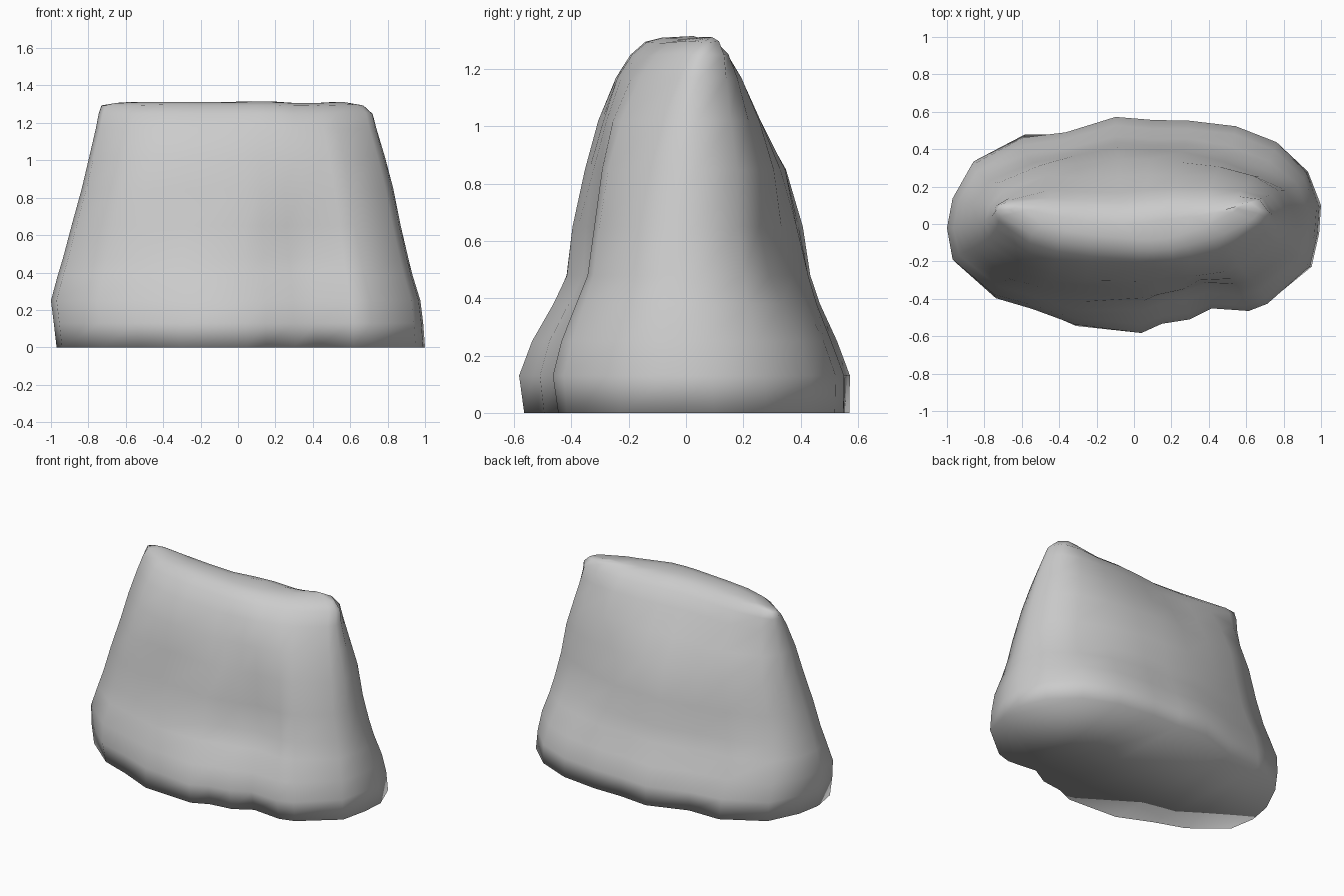
import bpy, bmesh, math
from mathutils import noise, Vector

cube = bpy.data.objects.get("Cube")
if cube:
    bpy.data.objects.remove(cube, do_unlink=True)

# Plan outline of the foot of the boulder, counter-clockwise
OUTLINE = [(1, .1), (.93, .28), (.77, .43), (.55, .52), (.3, .55), (.1, .55),
           (-.1, .57), (-.37, .48), (-.6, .48), (-.87, .33), (-.97, .13),
           (-1, -.03), (-.97, -.2), (-.75, -.38), (-.55, -.45), (-.32, -.55),
           (.04, -.57), (.15, -.52), (.3, -.5), (.42, -.43), (.62, -.45),
           (.72, -.42), (.95, -.23), (.99, -.05)]
# Cross-section limits: height, x min, x max, y front, y back
LEVELS = [(0, -.97, 1, -.565, .57), (.13, -.985, .99, -.57, .565),
          (.25, -1, .975, -.53, .52), (.38, -.965, .935, -.47, .47),
          (.48, -.935, .91, -.425, .44), (.65, -.89, .87, -.4, .405),
          (.85, -.835, .83, -.355, .355), (1.02, -.795, .785, -.295, .28),
          (1.17, -.76, .74, -.215, .21), (1.25, -.745, .72, -.15, .165),
          (1.295, -.73, .67, -.09, .11), (1.31, -.66, .56, -.03, .05)]
# Hollows: wall side, x, height, width, tall, depth
HOLLOWS = [(-1, .35, .65, .25, .3, .035), (-1, -.25, .68, .2, .2, .03),
           (1, .6, .65, .2, .25, .06), (1, -.6, .5, .2, .25, .04)]


def boulder_point(px, py, level):
    z, x0, x1, y0, y1 = level
    rise = z / 1.31
    # fade the ragged foot outline into a smooth squarish section
    smooth = math.copysign(max(0, 1 - abs(px) ** 3.3) ** .5, py)
    ny = py / .57 * (1 - rise) + smooth * rise
    x = px * (x1 if px > 0 else -x0)
    y = ny * (y1 if ny > 0 else -y0)
    # the crest bows towards the front at its middle
    y += rise ** 4 * (.13 * px * px - .05)
    for side, cx, cz, width, tall, depth in HOLLOWS:
        if side * py > 0:
            y -= side * depth * math.exp(-((x - cx) / width) ** 2
                                         - ((z - cz) / tall) ** 2)
    # weathering on the walls and along the crest
    if z > .1:
        y += .02 * noise.noise(Vector((x * 3, py * 2, z * 3)))
    if z > 1.2:
        z += .012 * noise.noise(Vector((x * 4, py * 2, 0)))
    return x, y, z


# Boulder walls, crest and flat underside
bm = bmesh.new()
rings = [[bm.verts.new(boulder_point(px, py, lv)) for px, py in OUTLINE]
         for lv in LEVELS]
count = len(OUTLINE)
for low, high in zip(rings, rings[1:]):
    for i in range(count):
        j = (i + 1) % count
        bm.faces.new((low[i], low[j], high[j], high[i]))
bm.faces.new(rings[-1])
bm.faces.new(rings[0][::-1])
bmesh.ops.triangulate(bm, faces=[f for f in bm.faces if len(f.verts) > 4])
for f in bm.faces:
    f.smooth = True

mesh = bpy.data.meshes.new("boulder")
bm.to_mesh(mesh)
bm.free()
boulder = bpy.data.objects.new("boulder", mesh)
bpy.context.collection.objects.link(boulder)

# Plain stone colour
stone = bpy.data.materials.new("stone_grey")
stone.use_nodes = True
colour = (.6, .6, .6, 1)
stone.diffuse_color = colour
stone.node_tree.nodes["Principled BSDF"].inputs["Base Color"].default_value = colour
mesh.materials.append(stone)
